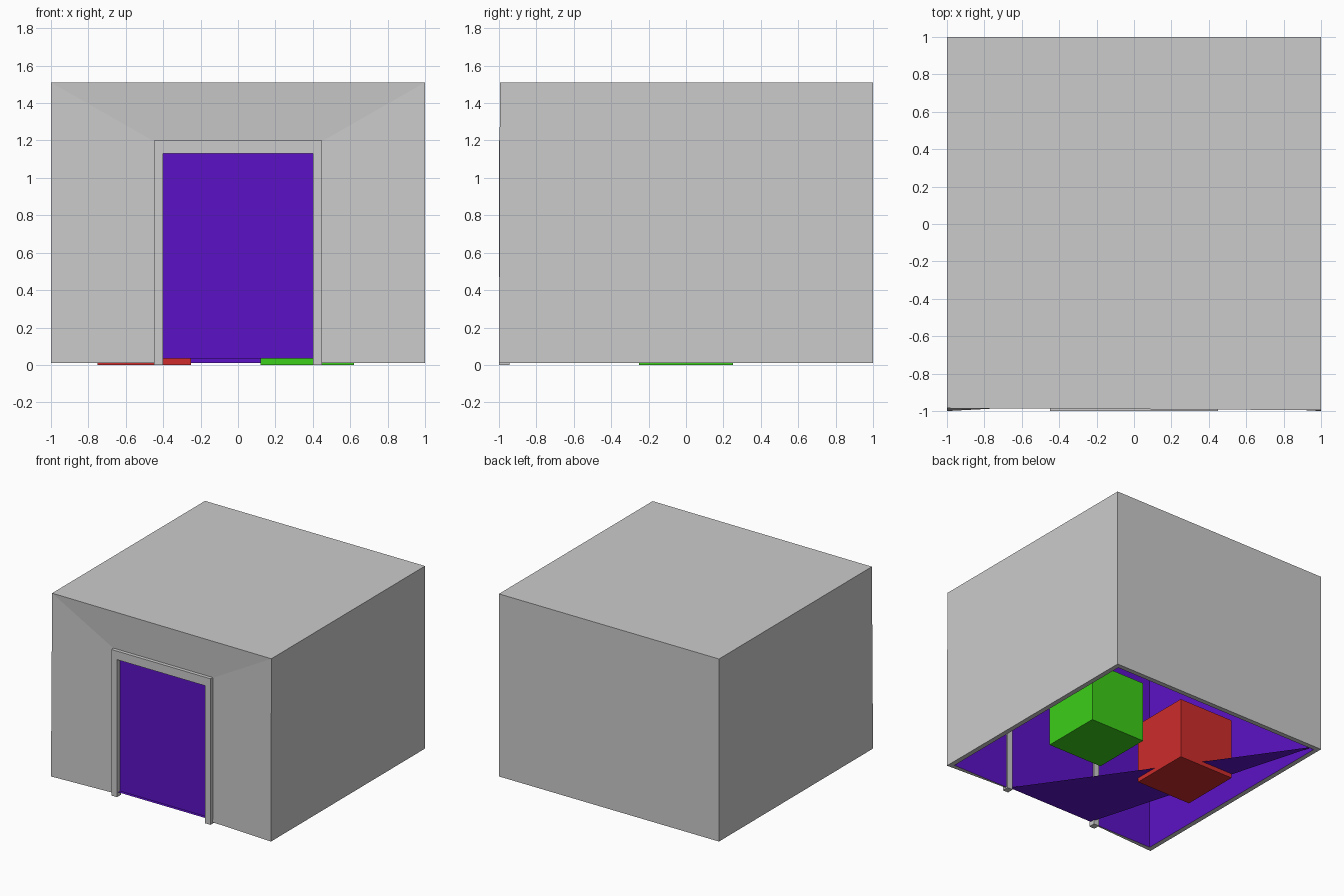
import bpy, bmesh
from mathutils import Vector

if "Cube" in bpy.data.objects:
    bpy.data.objects.remove(bpy.data.objects["Cube"])


def material(name, color):
    m = bpy.data.materials.new(name)
    m.diffuse_color = (*color, 1)
    m.use_nodes = True
    m.node_tree.nodes["Principled BSDF"].inputs["Base Color"].default_value = m.diffuse_color
    return m


def mesh_object(name, faces, mat=None):
    """Object from polygons given as corner points; shared corners are welded."""
    bm = bmesh.new()
    for f in faces:
        bm.faces.new([bm.verts.new(p) for p in f])
    bmesh.ops.remove_doubles(bm, verts=bm.verts, dist=0.0005)
    me = bpy.data.meshes.new(name)
    bm.to_mesh(me)
    bm.free()
    ob = bpy.data.objects.new(name, me)
    bpy.context.collection.objects.link(ob)
    if mat:
        me.materials.append(mat)
    return ob


def box(name, lo, hi, mat=None):
    lo, hi = Vector(lo), Vector(hi)
    bpy.ops.mesh.primitive_cube_add(size=1, location=(lo + hi) / 2)
    ob = bpy.context.object
    ob.name = name
    ob.scale = hi - lo
    if mat:
        ob.data.materials.append(mat)
    return ob


purple = material("purple", (0.105, 0.006, 0.56))
red = material("red", (0.62, 0.025, 0.025))
green = material("green", (0.045, 0.62, 0.01))

B, T = 0.01, 1.51          # bottom and top of the shell
W, C, F = 0.96, 1.46, 0.035  # inner half width, ceiling, floor

# Outer shell: roof, side walls and back wall
bl, br = (-1, 1, B), (1, 1, B)
fl, fr = (-1, -1, B), (1, -1, B)
tbl, tbr = (-1, 1, T), (1, 1, T)
tfl, tfr = (-1, -0.985, T), (1, -0.995, T)
shell = [(tfl, tfr, tbr, tbl), (fr, br, tbr, tfr), (br, bl, tbl, tbr), (bl, fl, tfl, tbl)]
# Front wall, sloping slightly in towards the doorway
dl, dr = (-0.44, -0.97, B), (0.44, -0.97, B)
dtl, dtr = (-0.44, -0.97, 1.19), (0.44, -0.97, 1.19)
shell += [(fl, dl, dtl, tfl), (dr, fr, tfr, dtr), (dtl, dtr, tfr, tfl)]
# Bottom rim between the outer wall and the lining
il, ir = (-W, -W, B), (W, -W, B)
ibl, ibr = (-W, W, B), (W, W, B)
shell += [(fl, il, ibl, bl), (fr, br, ibr, ir), (bl, ibl, ibr, br),
          (fl, dl, (-0.44, -W, B), il), (dr, fr, ir, (0.44, -W, B))]
mesh_object("outer_walls", shell)

# Inner lining: walls and ceiling, with the front wall raised at the doorway
cfl, cfr, cbr, cbl = (-W, -W, C), (W, -W, C), (W, W, C), (-W, W, C)
sl, sr = (-0.4, -W, F), (0.4, -W, F)
mesh_object("inner_lining", [
    (cfl, cbl, cbr, cfr), (il, ibl, cbl, cfl), (ibl, ibr, cbr, cbl), (ibr, ir, cfr, cbr),
    (il, cfl, (-0.4, -W, C), (-0.4, -W, B)), (ir, (0.4, -W, B), (0.4, -W, C), cfr),
    (sl, (-0.4, -W, C), (0.4, -W, C), sr)], purple)
mesh_object("floor_piece", [((0.4, -0.985, F), (-0.4, -0.985, F), (-W, W, F))], purple)

# Door frame
for side, a in (("left", -0.45), ("right", 0.40)):
    box(side + "_door_post", (a, -1, 0), (a + 0.05, -0.945, 1.2))
box("door_lintel", (-0.4, -1, 1.13), (0.4, -0.945, 1.2))

# Coloured blocks inside the room
box("red_block", (-0.75, -0.25, 0), (-0.25, 0.25, 0.5), red)
box("green_block", (0.12, -0.25, 0), (0.62, 0.25, 0.5), green)
